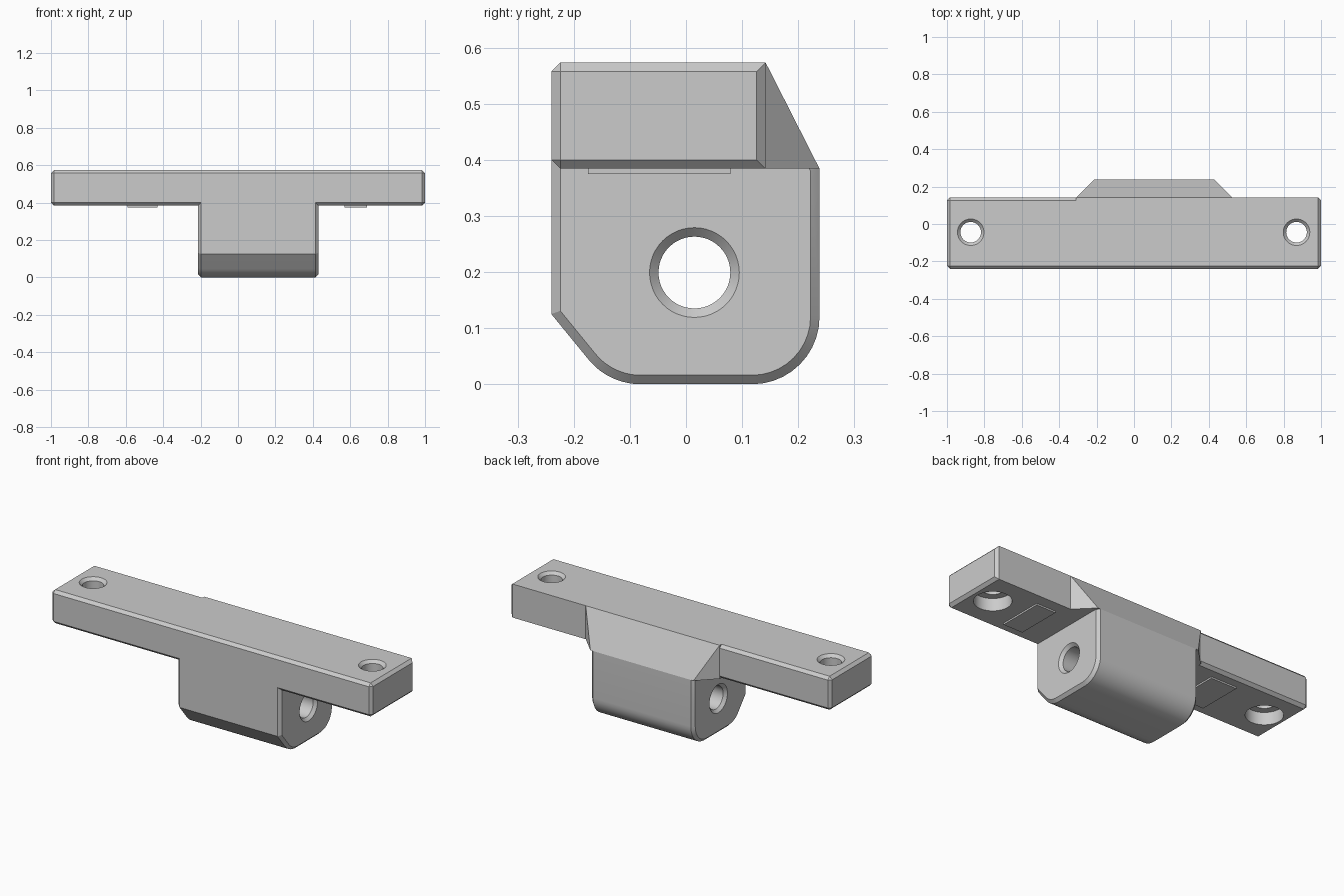
import bpy, bmesh, math
from mathutils import Matrix, Vector

cube = bpy.data.objects.get("Cube")
if cube:
    bpy.data.objects.remove(cube)

grey = bpy.data.materials.new("plain grey")
grey.use_nodes = True
grey.diffuse_color = (0.6, 0.6, 0.6, 1)
grey.node_tree.nodes["Principled BSDF"].inputs["Base Color"].default_value = (0.6, 0.6, 0.6, 1)

FRONT, BACK, HEEL = -0.24, 0.142, 0.238   # depth of bar front, bar back, block back
UNDER, TOP = 0.384, 0.573                 # bar underside and top
CH = 0.016                                # chamfer width


def finish(bm, name):
    bmesh.ops.recalc_face_normals(bm, faces=bm.faces)
    mesh = bpy.data.meshes.new(name)
    bm.to_mesh(mesh)
    bm.free()
    mesh.materials.append(grey)
    obj = bpy.data.objects.new(name, mesh)
    bpy.context.collection.objects.link(obj)
    return obj


def box(name, low, high, chamfer_rule=None):
    """Box between two corners; edges whose midpoint passes the rule are chamfered."""
    bm = bmesh.new()
    low, high = Vector(low), Vector(high)
    bmesh.ops.create_cube(bm, size=1)
    for v in bm.verts:
        v.co = (low + high) / 2 + v.co * (high - low)
    if chamfer_rule:
        edges = [e for e in bm.edges if chamfer_rule((e.verts[0].co + e.verts[1].co) / 2)]
        bmesh.ops.bevel(bm, geom=edges, offset=CH, segments=1, affect='EDGES')
    return finish(bm, name)


def extrude(name, profile, x0, x1, chamfer=False):
    """Side profile of (y, z) points extruded along x."""
    bm = bmesh.new()
    face = bm.faces.new([bm.verts.new((x0, y, z)) for y, z in profile])
    ext = bmesh.ops.extrude_face_region(bm, geom=[face])
    bmesh.ops.translate(bm, vec=(x1 - x0, 0, 0),
                        verts=[g for g in ext["geom"] if isinstance(g, bmesh.types.BMVert)])
    bmesh.ops.recalc_face_normals(bm, faces=bm.faces)
    if chamfer:
        caps = [f for f in bm.faces if abs(f.normal.x) > 0.9]
        bmesh.ops.bevel(bm, geom=list({e for f in caps for e in f.edges}),
                        offset=CH, segments=1, affect='EDGES')
    return finish(bm, name)


def lathe_cutter(name, profile, matrix, steps=48):
    """Solid of revolution from (radius, height) points, used to cut a hole."""
    bm = bmesh.new()
    rings = []
    for r, h in profile:
        rings.append([bm.verts.new(matrix @ Vector((r * math.cos(a), r * math.sin(a), h)))
                      for a in (math.tau * i / steps for i in range(steps))])
    for a, b in zip(rings, rings[1:]):
        for i in range(steps):
            j = (i + 1) % steps
            bm.faces.new((a[i], a[j], b[j], b[i]))
    bm.faces.new(rings[0])
    bm.faces.new(rings[-1])
    obj = finish(bm, name)
    obj.hide_render = True
    return obj


def combine(target, other, operation):
    mod = target.modifiers.new(operation.lower(), 'BOOLEAN')
    mod.operation, mod.object, mod.solver = operation, other, 'EXACT'
    bpy.context.view_layer.objects.active = target
    bpy.ops.object.modifier_apply(modifier=mod.name)
    bpy.data.objects.remove(other)


def arc(cy, cz, r, start, end, steps=10):
    angles = [math.radians(start + (end - start) * i / steps) for i in range(steps + 1)]
    return [(cy + r * math.cos(a), cz + r * math.sin(a)) for a in angles]


# Mounting bar: fully chamfered, with a square back edge on the left part
body = box("hinge_bracket", (-1, FRONT, UNDER), (1, BACK, TOP), lambda c: True)
square_back = box("square_back", (-0.31, -0.1, UNDER), (1, BACK, TOP), lambda c: c.x > 0.99)

# Hinge block: sloped front toe and rounded bottom
profile = [(FRONT, 0.55), (FRONT, 0.125)]
profile += arc(-0.081, 0.12, 0.12, 218, 270)
profile += arc(HEEL - 0.12, 0.12, 0.12, 270, 360)
profile += [(HEEL, UNDER), (BACK, TOP - 0.002), (-0.21, TOP - 0.002)]
block = extrude("hinge_block", profile, -0.213, 0.43, chamfer=True)

# Gusset: slope from the bar's top edge down to the block, tapered at both ends
bm = bmesh.new()
ring = []
for end, side in ((-0.213, -1), (0.43, 1)):
    wide = end + side * (HEEL - BACK)
    ring.append([bm.verts.new(p) for p in (
        (wide, BACK - 0.02, UNDER), (wide, BACK, UNDER), (end, HEEL, UNDER),
        (wide, BACK, TOP), (wide, BACK - 0.02, TOP))])
a, b = ring
for p in ring:
    bm.faces.new((p[1], p[2], p[3]))
    bm.faces.new((p[0], p[1], p[3], p[4]))
for i, j in ((0, 1), (1, 2), (2, 3), (3, 4), (4, 0)):
    bm.faces.new((a[i], a[j], b[j], b[i]))
gusset = finish(bm, "gusset")

for part in (square_back, block, gusset):
    combine(body, part, 'UNION')

# Screw holes: small countersink on top, wide counterbore below
for x in (-0.873, 0.869):
    cutter = lathe_cutter("screw_hole", [
        (0.095, UNDER - 0.05), (0.095, UNDER + 0.07), (0.055, UNDER + 0.07),
        (0.055, TOP - CH), (0.071, TOP), (0.071, TOP + 0.05)],
        Matrix.Translation((x, -0.044, 0)))
    combine(body, cutter, 'DIFFERENCE')

# Pin hole through the block, countersunk at both sides
cutter = lathe_cutter("pin_hole", [
    (0.08, -0.26), (0.08, -0.213), (0.064, -0.213 + CH),
    (0.064, 0.43 - CH), (0.08, 0.43), (0.08, 0.48)],
    Matrix.Translation((0, 0.015, 0.199)) @ Matrix.Rotation(math.pi / 2, 4, 'Y'))
combine(body, cutter, 'DIFFERENCE')

# Thin raised pads under the bar
for name, x0, x1 in (("right_pad", -0.59, -0.43), ("left_pad", 0.57, 0.69)):
    box(name, (x0, -0.175, UNDER - 0.009), (x1, 0.079, UNDER))

bpy.ops.object.select_all(action='DESELECT')
body.select_set(True)
bpy.context.view_layer.objects.active = body
bpy.ops.object.shade_smooth_by_angle(angle=math.radians(25))
